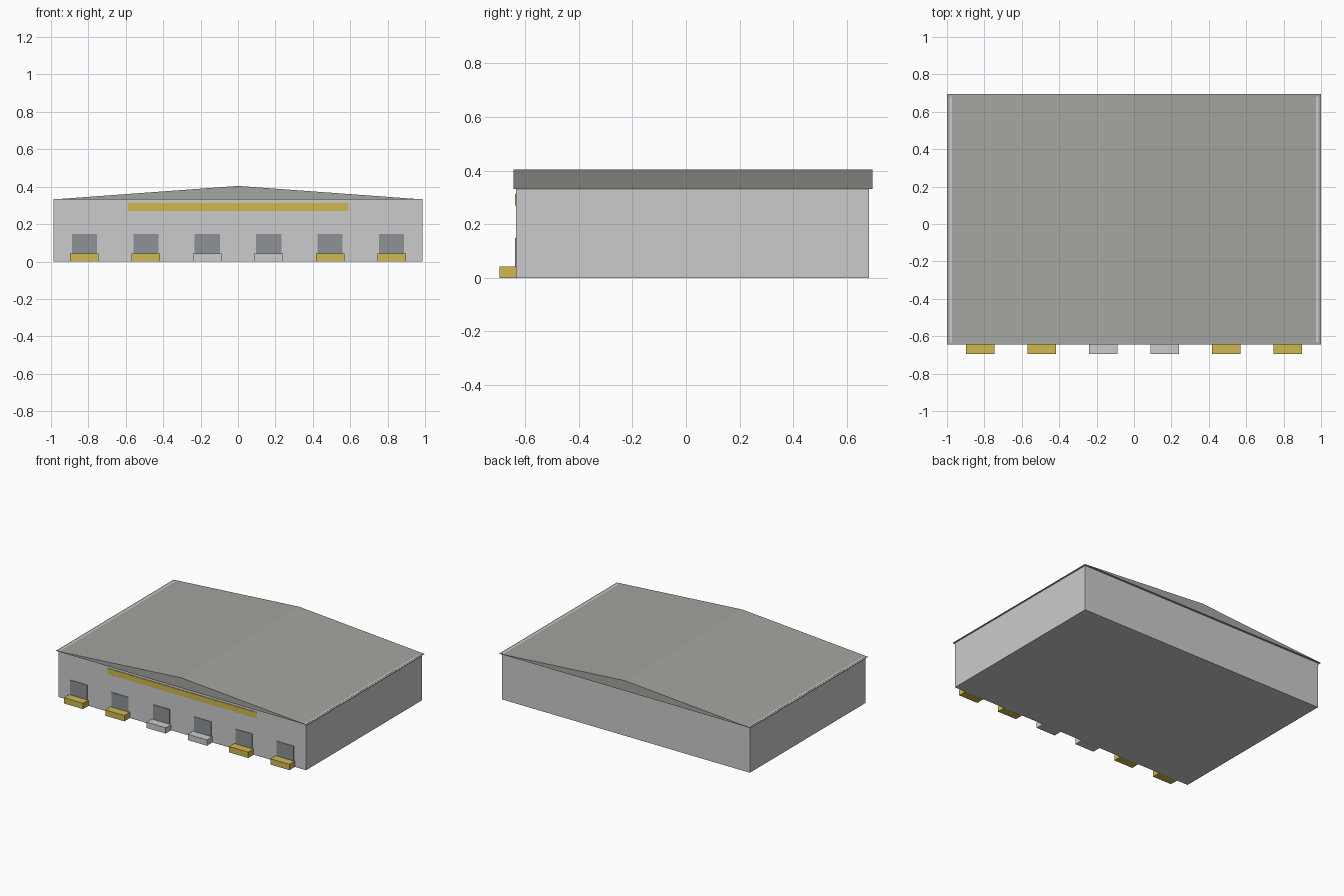
import bpy, bmesh

if "Cube" in bpy.data.objects:
    bpy.data.objects.remove(bpy.data.objects["Cube"])


def material(name, rgb):
    m = bpy.data.materials.new(name)
    m.diffuse_color = (*rgb, 1)
    m.use_nodes = True
    m.node_tree.nodes["Principled BSDF"].inputs["Base Color"].default_value = m.diffuse_color
    return m


yellow = material("yellow", (0.62, 0.48, 0.08))
slate = material("slate", (0.27, 0.29, 0.31))
roof_grey = material("roof_grey", (0.37, 0.38, 0.35))


def extrude_profile(name, profile, y0, y1, mat=None):
    """Extrude an XZ outline from y0 to y1."""
    bm = bmesh.new()
    face = bm.faces.new([bm.verts.new((x, y0, z)) for x, z in profile])
    ext = bmesh.ops.extrude_face_region(bm, geom=[face])
    verts = [g for g in ext["geom"] if isinstance(g, bmesh.types.BMVert)]
    bmesh.ops.translate(bm, verts=verts, vec=(0, y1 - y0, 0))
    bmesh.ops.recalc_face_normals(bm, faces=bm.faces)
    me = bpy.data.meshes.new(name)
    bm.to_mesh(me)
    bm.free()
    ob = bpy.data.objects.new(name, me)
    bpy.context.collection.objects.link(ob)
    if mat:
        me.materials.append(mat)
    return ob


def box(name, cx, width, z0, z1, y0, y1, mat=None):
    a, b = cx - width / 2, cx + width / 2
    return extrude_profile(name, [(a, z0), (b, z0), (b, z1), (a, z1)], y0, y1, mat)


FRONT = -0.634

# Main hall and low gabled roof with a small overhang
box("hall_walls", 0, 1.972, 0, 0.333, FRONT, 0.682)
extrude_profile("gable_roof", [(-1, 0.331), (1, 0.331), (0, 0.404)],
                -0.643, 0.696, roof_grey)

# Coloured band under the front gable
box("front_band", 0, 1.184, 0.27, 0.312, FRONT - 0.004, FRONT + 0.005, yellow)

# Six loading doors, each with a dock step; the middle pair of steps is grey
for i in range(6):
    x = (i - 2.5) * 0.3285
    box(f"loading_door_{i + 1}", x, 0.134, 0.0, 0.148,
        FRONT - 0.004, FRONT + 0.005, slate)
    box(f"dock_step_{i + 1}", x, 0.152, 0, 0.042, -0.696, FRONT + 0.002,
        None if i in (2, 3) else yellow)
